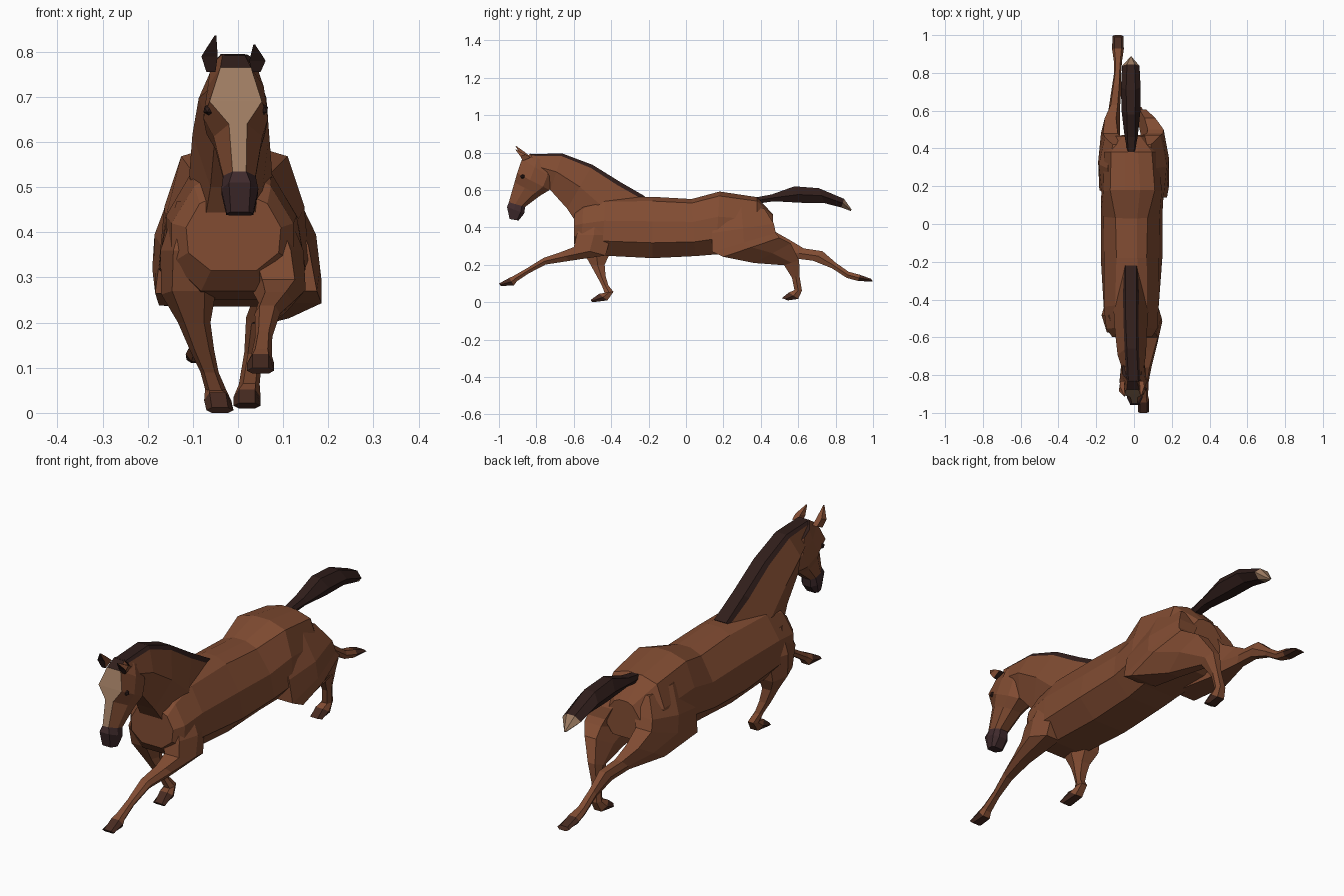
import bpy, bmesh


def material(name, rgb):
    m = bpy.data.materials.new(name)
    m.diffuse_color = (*rgb, 1)
    return m


MATS = [material("coat", (0.22, 0.072, 0.032)),
        material("dark_hair", (0.03, 0.013, 0.011)),
        material("muzzle_skin", (0.05, 0.023, 0.025)),
        material("pale_marking", (0.34, 0.20, 0.12)),
        material("hoof_horn", (0.065, 0.024, 0.015))]
COAT, HAIR, SKIN, PALE, HORN = range(5)


def loft(name, fracs, rings, paint=lambda i, j: COAT):
    """Each ring: edge A (y, z), edge B (y, z), centre x, half widths from A to B."""
    bm = bmesh.new()
    loops = []
    for ay, az, by, bz, cx, *w in rings:
        pts = [(ay + (by - ay) * f, az + (bz - az) * f, h) for f, h in zip(fracs, w)]
        loop = [bm.verts.new((cx + h, y, z)) for y, z, h in pts]
        loop += [bm.verts.new((cx - h, y, z)) for y, z, h in reversed(pts)]
        loops.append(loop)
    n = len(loops[0])
    for i in range(len(loops) - 1):
        for j in range(n):
            k = (j + 1) % n
            f = bm.faces.new((loops[i][j], loops[i][k], loops[i + 1][k], loops[i + 1][j]))
            f.material_index = paint(i, j)
    for loop, i in ((loops[0], 0), (loops[-1], len(loops) - 2)):
        bm.faces.new(loop).material_index = paint(i, n - 1)
    bmesh.ops.recalc_face_normals(bm, faces=bm.faces)
    bmesh.ops.triangulate(bm, faces=[f for f in bm.faces if len(f.verts) > 4])
    me = bpy.data.meshes.new(name)
    bm.to_mesh(me)
    bm.free()
    for m in MATS:
        me.materials.append(m)
    ob = bpy.data.objects.new(name, me)
    bpy.context.collection.objects.link(ob)
    return ob


# Barrel, chest and croup
loft("body", (0, 0.07, 0.4, 0.75, 1), [
    (-.597, .475, -.60, .315, -.01, .05, .075, .105, .10, .05),
    (-.55, .52, -.56, .27, -.012, .05, .085, .135, .135, .07),
    (-.43, .56, -.45, .25, -.015, .04, .085, .145, .145, .08),
    (-.18, .564, -.18, .236, -.013, .03, .08, .145, .163, .085),
    (.03, .552, .05, .247, -.013, .03, .085, .148, .163, .085),
    (.18, .592, .16, .256, -.008, .04, .118, .155, .165, .09),
    (.38, .562, .38, .26, -.013, .035, .108, .145, .14, .08),
    (.465, .47, .47, .31, -.013, .02, .045, .085, .08, .05)])

# Neck with the dark mane along its crest
loft("neck", (0, 0.07, 0.5, 1), [
    (-.835, .793, -.76, .66, -.003, .026, .036, .05, .035),
    (-.66, .795, -.725, .60, -.012, .026, .038, .075, .04),
    (-.50, .735, -.635, .50, -.016, .028, .04, .085, .045),
    (-.35, .642, -.575, .41, -.016, .028, .042, .092, .06),
    (-.22, .567, -.43, .35, -.016, .03, .036, .085, .06)],
    lambda i, j: HAIR if j in (0, 6, 7) else COAT)


# Head with pale blaze and dark muzzle
def head_paint(i, j):
    if i >= 4:
        return SKIN
    if j == 7:
        return PALE if i else HAIR
    return COAT


loft("head", (0, 0.4, 0.8, 1), [
    (-.83, .795, -.74, .74, -.01, .024, .05, .05, .04),
    (-.877, .765, -.705, .66, -.005, .034, .062, .06, .035),
    (-.903, .69, -.73, .60, -.005, .058, .072, .065, .035),
    (-.917, .64, -.78, .57, 0, .02, .054, .05, .025),
    (-.947, .535, -.86, .51, .003, .015, .036, .035, .02),
    (-.957, .51, -.865, .475, .004, .024, .041, .04, .02),
    (-.943, .445, -.895, .437, .004, .02, .029, .03, .02)], head_paint)

# Ears and eyes
for side, s, drop in (("right", 1, .02), ("left", -1, 0)):
    loft(side + "_ear", (0, 1), [
        (-.872, .755, -.83, .775, s * .05 - .01, .01, .012),
        (-.885, .79 - drop / 2, -.858, .80 - drop / 2, s * .053 - .01, .018, .012),
        (-.912, .836 - drop, -.908, .836 - drop, s * .043 - .007, .002, .002)],
        lambda i, j: HAIR if j == 3 else COAT)
    bpy.ops.mesh.primitive_ico_sphere_add(subdivisions=1, radius=.013,
                                          location=(s * .06 - .005, -.873, .672))
    eye = bpy.context.object
    eye.name = side + "_eye"
    eye.data.materials.append(MATS[HAIR])

# Tail streaming backwards, pale at the tip
loft("tail", (0, 0.5, 1), [
    (.37, .56, .40, .53, -.015, .015, .02, .015),
    (.46, .577, .47, .54, -.015, .02, .035, .02),
    (.58, .62, .62, .532, -.016, .022, .05, .025),
    (.71, .61, .74, .53, -.017, .025, .052, .025),
    (.845, .553, .83, .507, -.017, .02, .046, .02),
    (.886, .495, .88, .488, -.015, .003, .004, .003)],
    lambda i, j: PALE if i == 4 else HAIR)


def leg(name, rings):
    """Leg ending in a hoof; optional last value is the front-edge width ratio."""
    full = [(*r[:5], r[5] * (r[6] if len(r) > 6 else .6), r[5], r[5] * .6) for r in rings]
    loft(name, (0, .5, 1), full,
         lambda i, j: HORN if i >= len(rings) - 2 else COAT)


# Leading foreleg, reaching forward
leg("front_right_leg", [
    (-.55, .47, -.42, .47, .045, .055),
    (-.585, .36, -.40, .36, .075, .07),
    (-.60, .295, -.43, .25, .09, .06),
    (-.67, .268, -.62, .222, .083, .038),
    (-.76, .238, -.75, .202, .065, .028),
    (-.85, .182, -.84, .155, .057, .019),
    (-.92, .142, -.905, .112, .052, .023),
    (-.945, .13, -.92, .09, .05, .03),
    (-1.0, .10, -.99, .087, .05, .03)])

# Folded foreleg, under the chest
leg("front_left_leg", [
    (-.55, .47, -.42, .47, -.075, .06),
    (-.575, .36, -.39, .36, -.10, .072),
    (-.55, .27, -.41, .255, -.11, .06),
    (-.51, .20, -.435, .20, -.097, .036),
    (-.477, .14, -.43, .14, -.08, .027),
    (-.45, .09, -.415, .09, -.063, .02),
    (-.435, .05, -.388, .056, -.05, .023),
    (-.465, .045, -.42, .01, -.045, .03),
    (-.51, .012, -.50, 0, -.04, .03)])

# Hind leg swinging under the body
leg("hind_right_leg", [
    (.17, .53, .42, .50, .05, .065),
    (.14, .37, .47, .42, .09, .083, .8),
    (.14, .27, .48, .37, .11, .072, .9),
    (.20, .243, .50, .345, .115, .07, 1),
    (.365, .21, .56, .315, .085, .048),
    (.525, .198, .605, .225, .048, .03),
    (.567, .13, .607, .14, .034, .02),
    (.58, .065, .62, .062, .025, .023),
    (.55, .052, .60, .018, .02, .03),
    (.512, .022, .545, .01, .02, .03)])

# Trailing hind leg, pushing off
leg("hind_left_leg", [
    (.17, .53, .42, .50, -.07, .07),
    (.17, .37, .46, .42, -.11, .075, .8),
    (.18, .265, .48, .375, -.125, .065, .9),
    (.40, .238, .56, .33, -.125, .05, 1),
    (.58, .235, .63, .288, -.105, .03),
    (.68, .222, .73, .273, -.094, .026),
    (.78, .182, .80, .212, -.088, .019),
    (.86, .13, .87, .163, -.085, .022),
    (.92, .114, .93, .147, -.085, .031),
    (1.0, .11, .99, .125, -.085, .029)])
